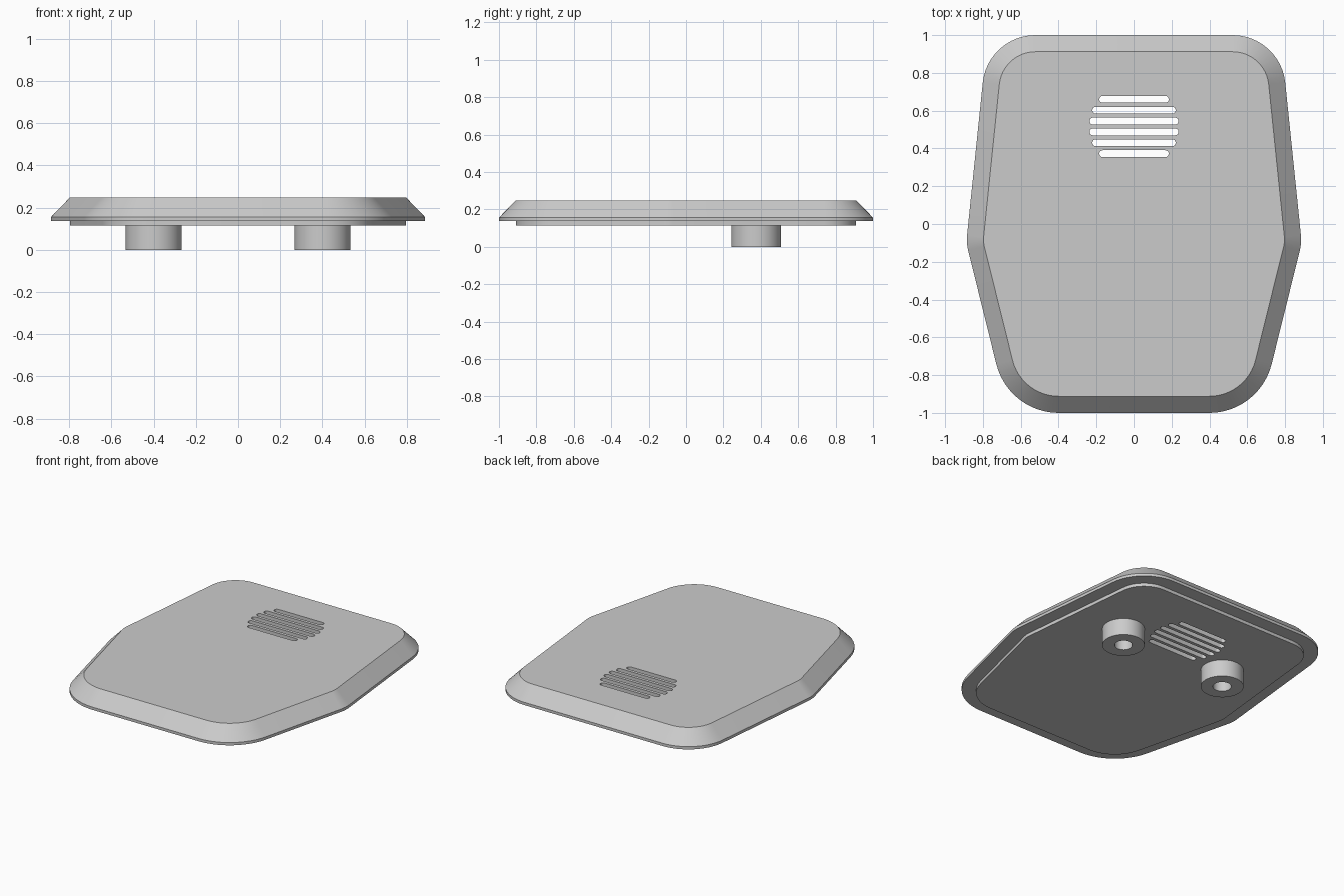
import bpy, bmesh, math
from mathutils import Vector

cube = bpy.data.objects.get("Cube")
if cube:
    bpy.data.objects.remove(cube, do_unlink=True)

grey = bpy.data.materials.new("plain grey")
grey.use_nodes = True
grey.diffuse_color = (0.6, 0.6, 0.6, 1)
grey.node_tree.nodes["Principled BSDF"].inputs["Base Color"].default_value = (0.6, 0.6, 0.6, 1)


def loft(bm, rings, caps=True):
    """Skin a stack of counter-clockwise rings, listed from bottom to top."""
    loops = [[bm.verts.new(p) for p in ring] for ring in rings]
    n = len(loops[0])
    for low, high in zip(loops, loops[1:]):
        for i in range(n):
            j = (i + 1) % n
            bm.faces.new((low[i], low[j], high[j], high[i]))
    if caps:
        bm.faces.new(loops[0][::-1])
        bm.faces.new(loops[-1])


def make_object(name, bm):
    bmesh.ops.recalc_face_normals(bm, faces=bm.faces)
    mesh = bpy.data.meshes.new(name)
    bm.to_mesh(mesh)
    bm.free()
    mesh.materials.append(grey)
    obj = bpy.data.objects.new(name, mesh)
    bpy.context.collection.objects.link(obj)
    return obj


def activate(obj):
    bpy.ops.object.select_all(action='DESELECT')
    obj.select_set(True)
    bpy.context.view_layer.objects.active = obj


def rounded_outline(corners, inset, z, steps=12):
    """Fillet each (x, y, radius) corner, then offset the outline inwards."""
    points = []
    for i, (x, y, radius) in enumerate(corners):
        p = Vector((x, y))
        before = (p - Vector(corners[i - 1][:2])).normalized()
        after = (Vector(corners[(i + 1) % len(corners)][:2]) - p).normalized()
        start = math.atan2(-before.x, before.y)
        turn = math.atan2(before.cross(after), before.dot(after))
        centre = p - before * radius * math.tan(turn / 2) + Vector((-before.y, before.x)) * radius
        for k in range(steps + 1):
            a = start + turn * k / steps
            points.append((centre.x + (radius - inset) * math.cos(a),
                           centre.y + (radius - inset) * math.sin(a), z))
    return points


# Cover plate: inset lip below, thin upright rim, sloping border, flat top
right_half = [(0.665, -1, 0.34), (0.888, -0.1, 0.24), (0.775, 1, 0.28)]
corners = right_half + [(-x, y, r) for x, y, r in reversed(right_half)]
levels = [(0.09, 0.115), (0.09, 0.137), (0, 0.137), (0, 0.156), (0.088, 0.247)]
bm = bmesh.new()
loft(bm, [rounded_outline(corners, inset, z) for inset, z in levels])
plate = make_object("cover_plate", bm)

# Vent slots with rounded ends, cut right through the plate
bm = bmesh.new()
slot_radius = 0.018
for row, half_length in enumerate((0.185, 0.222, 0.237, 0.237, 0.222, 0.185)):
    y = 0.66 - row * 0.0575
    outline = []
    for side in (1, -1):
        for k in range(9):
            a = math.pi * (k / 8 - 0.5)
            outline.append((side * (half_length - slot_radius + slot_radius * math.cos(a)),
                            y + side * slot_radius * math.sin(a)))
    loft(bm, [[(px, py, z) for px, py in outline] for z in (0, 0.4)])
cutter = make_object("vent_slot_cutter", bm)
cutter.hide_render = True
cut = plate.modifiers.new("vent slots", 'BOOLEAN')
cut.operation = 'DIFFERENCE'
cut.solver = 'EXACT'
cut.object = cutter
activate(plate)
bpy.ops.object.modifier_apply(modifier=cut.name)
bpy.data.objects.remove(cutter, do_unlink=True)

# Hollow mounting posts on the underside
parts = [plate]
for name, x in (("left_post", 0.4), ("right_post", -0.4)):
    bm = bmesh.new()
    rings = []
    for radius, z in ((0.133, 0.118), (0.133, 0), (0.057, 0), (0.057, 0.118)):
        rings.append([(x + radius * math.cos(math.tau * k / 48),
                       0.375 + radius * math.sin(math.tau * k / 48), z) for k in range(48)])
    loft(bm, rings + rings[:1], caps=False)
    bmesh.ops.remove_doubles(bm, verts=bm.verts, dist=0.0001)
    parts.append(make_object(name, bm))

# Smooth the rounded walls and keep the edges crisp
for obj in parts:
    activate(obj)
    bpy.ops.object.shade_smooth_by_angle(angle=math.radians(30))
